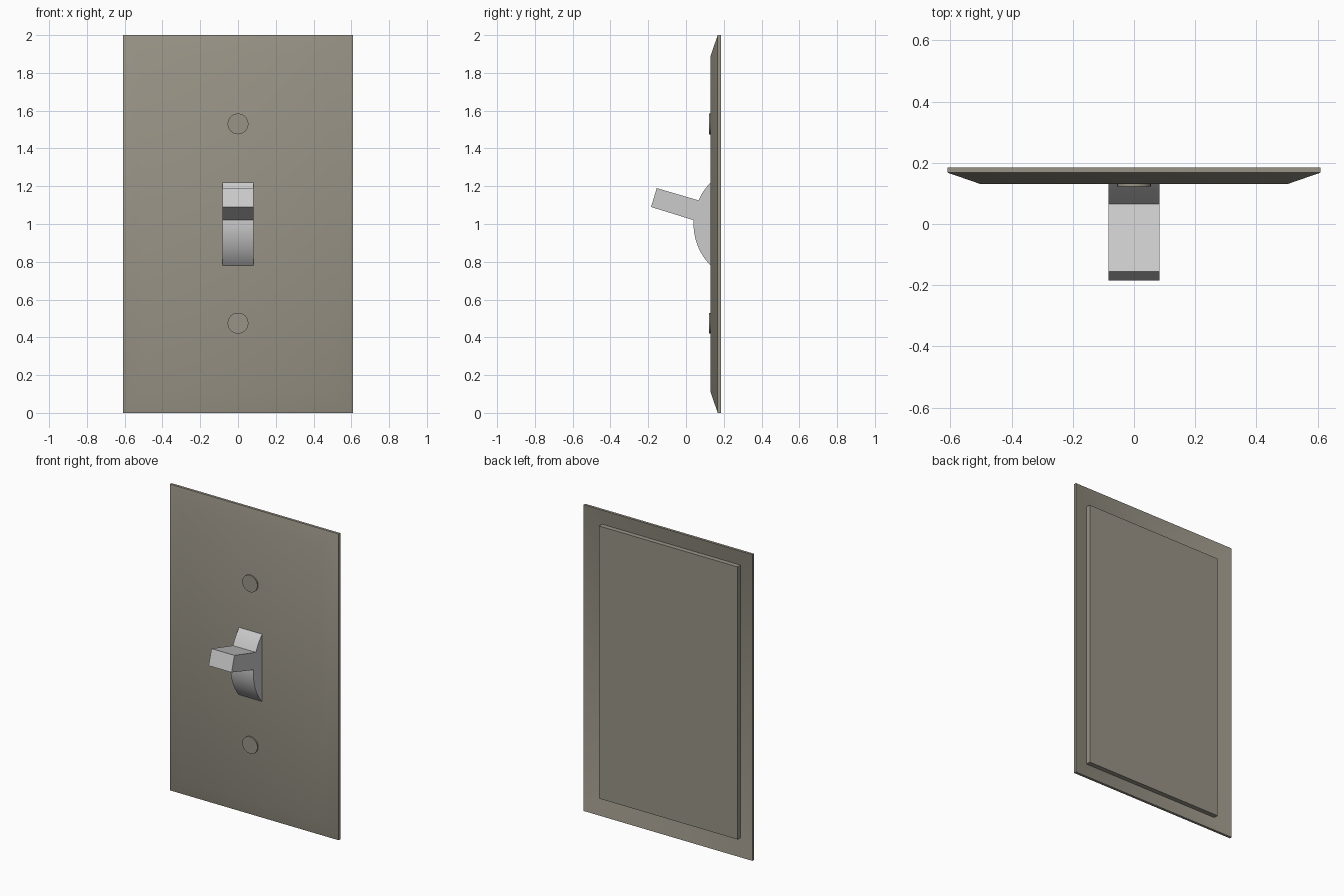
import bpy, bmesh
from math import sin, cos, radians
from mathutils import Matrix

cube = bpy.data.objects.get("Cube")
if cube:
    bpy.data.objects.remove(cube, do_unlink=True)


def material(name, rgb):
    m = bpy.data.materials.new(name)
    m.use_nodes = True
    m.diffuse_color = (*rgb, 1)
    m.node_tree.nodes["Principled BSDF"].inputs["Base Color"].default_value = (*rgb, 1)
    return m


taupe = material("taupe metal", (0.32, 0.295, 0.24))
grey = material("light grey plastic", (0.6, 0.6, 0.6))


def finish(bm, name, mat):
    bmesh.ops.recalc_face_normals(bm, faces=bm.faces[:])
    mesh = bpy.data.meshes.new(name)
    bm.to_mesh(mesh)
    bm.free()
    mesh.materials.append(mat)
    ob = bpy.data.objects.new(name, mesh)
    bpy.context.collection.objects.link(ob)
    bpy.ops.object.select_all(action='DESELECT')
    ob.select_set(True)
    bpy.context.view_layer.objects.active = ob
    bpy.ops.object.shade_smooth_by_angle(angle=radians(30))
    return ob


# Wall plate: rectangular rings from the front face, over the bevelled rim,
# down the sloping back of the rim and out to the raised back panel
half_w, half_h, inset = 0.61, 1.0, 0.11
rings = [(inset, 0.13), (0, 0.168), (0, 0.185), (inset, 0.152), (inset, 0.183)]
bm = bmesh.new()
loops = []
for ins, y in rings:
    w, h = half_w - ins, half_h - ins
    loops.append([bm.verts.new((sx * w, y, 1 + sz * h))
                  for sx, sz in ((-1, -1), (1, -1), (1, 1), (-1, 1))])
for a, b in zip(loops, loops[1:]):
    for i in range(4):
        j = (i + 1) % 4
        bm.faces.new((a[i], a[j], b[j], b[i]))
bm.faces.new(loops[0])
bm.faces.new(loops[-1])
finish(bm, "wall_plate", taupe)

# Screw heads above and below the switch
for name, z in (("upper_screw", 1.53), ("lower_screw", 0.475)):
    bm = bmesh.new()
    bmesh.ops.create_cone(bm, cap_ends=True, segments=32, radius1=0.055,
                          radius2=0.055, depth=0.02,
                          matrix=Matrix.Translation((0, 0.132, z)) @ Matrix.Rotation(radians(90), 4, 'X'))
    finish(bm, name, taupe)


# Toggle: rounded base and tilted lever in one side profile
def arc(start, end, steps):
    pts = []
    for i in range(steps + 1):
        t = radians(start + (end - start) * i / steps)
        pts.append((0.354 - 0.314 * cos(t), 1 + 0.314 * sin(t)))
    return pts


lever = [(-0.185, 1.09), (-0.155, 1.19)]
profile = [(0.14, 0.78)] + arc(-44.5, 3.7, 12) + lever + arc(23.5, 45.8, 3) + [(0.14, 1.225)]
bm = bmesh.new()
side = bm.faces.new([bm.verts.new((-0.083, y, z)) for y, z in profile])
new = bmesh.ops.extrude_face_region(bm, geom=[side])["geom"]
bmesh.ops.translate(bm, vec=(0.166, 0, 0),
                    verts=[v for v in new if isinstance(v, bmesh.types.BMVert)])
finish(bm, "toggle_switch", grey)
